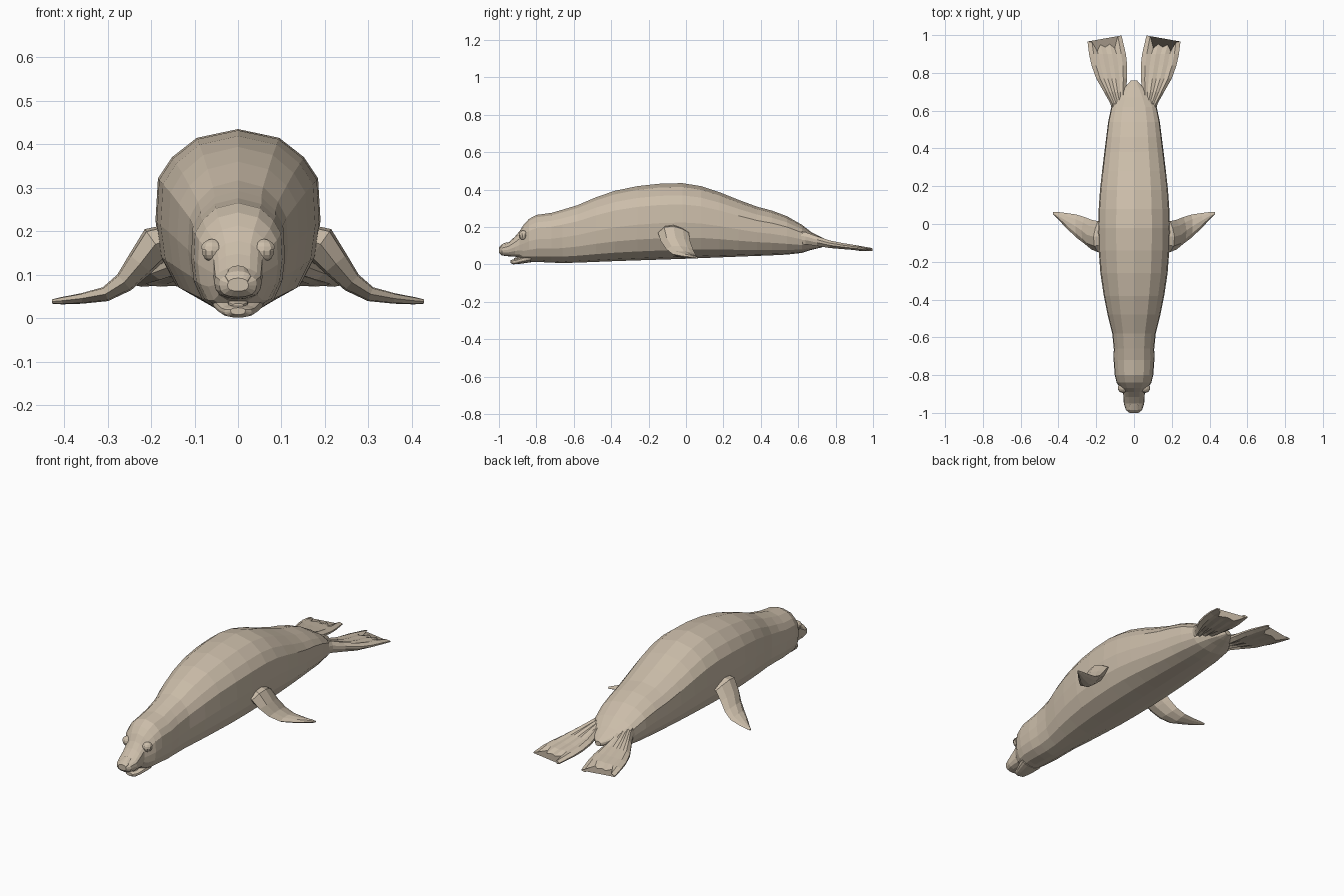
import bpy, bmesh, math
from mathutils import Vector

fur = bpy.data.materials.new("tan fur")
fur.diffuse_color = (0.60, 0.51, 0.40, 1)


def finish(name, bm):
    bmesh.ops.recalc_face_normals(bm, faces=bm.faces)
    me = bpy.data.meshes.new(name)
    bm.to_mesh(me)
    bm.free()
    me.materials.append(fur)
    ob = bpy.data.objects.new(name, me)
    bpy.context.collection.objects.link(ob)
    return ob


def loft(name, rings, mirror=False):
    """Skin a list of equal closed rings and cap both ends."""
    bm = bmesh.new()
    rows = [[bm.verts.new(p) for p in r] for r in rings]
    n = len(rows[0])
    for a, b in zip(rows, rows[1:]):
        for i in range(n):
            j = (i + 1) % n
            bm.faces.new((a[i], a[j], b[j], b[i]))
    bm.faces.new(rows[0])
    bm.faces.new(rows[-1])
    ob = finish(name, bm)
    if mirror:
        ob.modifiers.new("Mirror", 'MIRROR')
    return ob


# Unit cross-section: (fraction of half width, fraction of height)
HALF = [(0, 1), (.5, .95), (.8, .84), (.97, .72), (1, .48),
        (.94, .28), (.76, .12), (.4, .03), (0, 0)]
SECTION = HALF + [(-x, z) for x, z in HALF[-2:0:-1]]


def body_ring(y, w, z0, z1):
    return [(x * w, y, z0 + z * (z1 - z0)) for x, z in SECTION]


# Body, head and upper muzzle: y, half width, bottom, top
BODY = [(-1.0, .024, .062, .088), (-.985, .043, .048, .103), (-.95, .054, .044, .117),
        (-.915, .056, .042, .148), (-.89, .058, .036, .178), (-.868, .073, .018, .213),
        (-.84, .092, .014, .243), (-.80, .102, .014, .265), (-.72, .108, .010, .276),
        (-.66, .107, .008, .293), (-.58, .115, .010, .317), (-.48, .140, .014, .360),
        (-.38, .160, .018, .394), (-.26, .178, .022, .419), (-.14, .187, .026, .432),
        (-.02, .190, .030, .435), (.08, .187, .034, .419), (.18, .180, .038, .386),
        (.28, .169, .042, .346), (.38, .157, .046, .309), (.46, .147, .049, .288),
        (.54, .137, .053, .258), (.62, .120, .062, .212), (.67, .090, .078, .173),
        (.72, .052, .090, .148), (.76, .016, .103, .128)]
loft("body", [body_ring(*s) for s in BODY])

# Open lower jaw and tongue
JAW = [(-.83, .060, .012, .060), (-.87, .050, .006, .044), (-.90, .040, .002, .032),
       (-.925, .031, .001, .027), (-.937, .017, .008, .024)]
loft("lower_jaw", [body_ring(*s) for s in JAW])
loft("tongue", [body_ring(*s) for s in
                [(-.86, .026, .025, .047), (-.90, .022, .025, .040), (-.92, .012, .024, .034)]])

# Nose pad with a narrow bridge
loft("nose", [body_ring(*s) for s in
              [(-.955, .024, .08, .121), (-.985, .031, .070, .108), (-1.0, .022, .066, .092)]])

# Eyes with heavy upper lids
for side, label in ((-1, "left"), (1, "right")):
    for part, r, squash in (("eye", .024, 1), ("eyelid", .028, .95)):
        bm = bmesh.new()
        bmesh.ops.create_uvsphere(bm, u_segments=10, v_segments=8, radius=r)
        if part == "eyelid":
            bmesh.ops.bisect_plane(bm, geom=bm.verts[:] + bm.edges[:] + bm.faces[:],
                                   plane_co=(0, 0, .008), plane_no=(0, -.25, 1),
                                   clear_inner=True)
            bmesh.ops.holes_fill(bm, edges=bm.edges)
        for v in bm.verts:
            v.co = Vector((v.co.x, v.co.y * squash, v.co.z)) + Vector((side * .060, -.868, .154))
        finish(label + "_" + part, bm)

# Front flippers: x, z, leading y, trailing y, thickness
FIN = [(.14, .185, -.13, .0, .07), (.19, .170, -.15, .015, .085),
       (.225, .125, -.135, .022, .066), (.262, .082, -.105, .037, .048),
       (.305, .055, -.072, .050, .034), (.36, .045, -.020, .058, .024),
       (.405, .040, .028, .064, .017), (.428, .038, .050, .063, .010)]
FOIL = [(0, 0), (.2, .42), (.5, .5), (.8, .28), (1, 0), (.8, -.28), (.5, -.5), (.2, -.42)]
rings = []
for i, (x, z, ya, yb, t) in enumerate(FIN):
    a, b = FIN[max(i - 1, 0)], FIN[min(i + 1, len(FIN) - 1)]
    d = Vector((b[0] - a[0], b[1] - a[1])).normalized()
    rings.append([(x - d.y * v * t, ya + u * (yb - ya), z + d.x * v * t) for u, v in FOIL])
loft("front_flippers", rings, mirror=True)

# Hind flippers: y, inner x, outer x, centre z, thickness
HIND = [(.56, .045, .105, .150, .075), (.64, .045, .126, .140, .065),
        (.70, .044, .160, .125, .052), (.77, .036, .200, .108, .040),
        (.84, .036, .225, .098, .032), (.90, .043, .238, .091, .027)]
# Scalloped toe line, from the inner edge to the outer edge
TOES = [(.066, .998), (.086, .995), (.102, .930), (.128, .952), (.152, .936),
        (.178, .950), (.194, .915), (.222, .962), (.246, .966)]
N = len(TOES)


def flipper_ring(pts, z, t):
    """Blade section, thin at its edges, with ridges along the toes."""
    thick = [t * (.3 if i in (0, N - 1) else 1 if i % 2 else .75) / 2 for i in range(N)]
    up = [(x, y, z + h) for (x, y), h in zip(pts, thick)]
    low = [(x, y, z - h) for (x, y), h in zip(pts, thick)]
    return up + low[::-1]


rings = [flipper_ring([(a + (b - a) * i / (N - 1), y) for i in range(N)], z, t)
         for y, a, b, z, t in HIND]
rings.append(flipper_ring(TOES, .080, .016))
loft("hind_flippers", rings, mirror=True)
